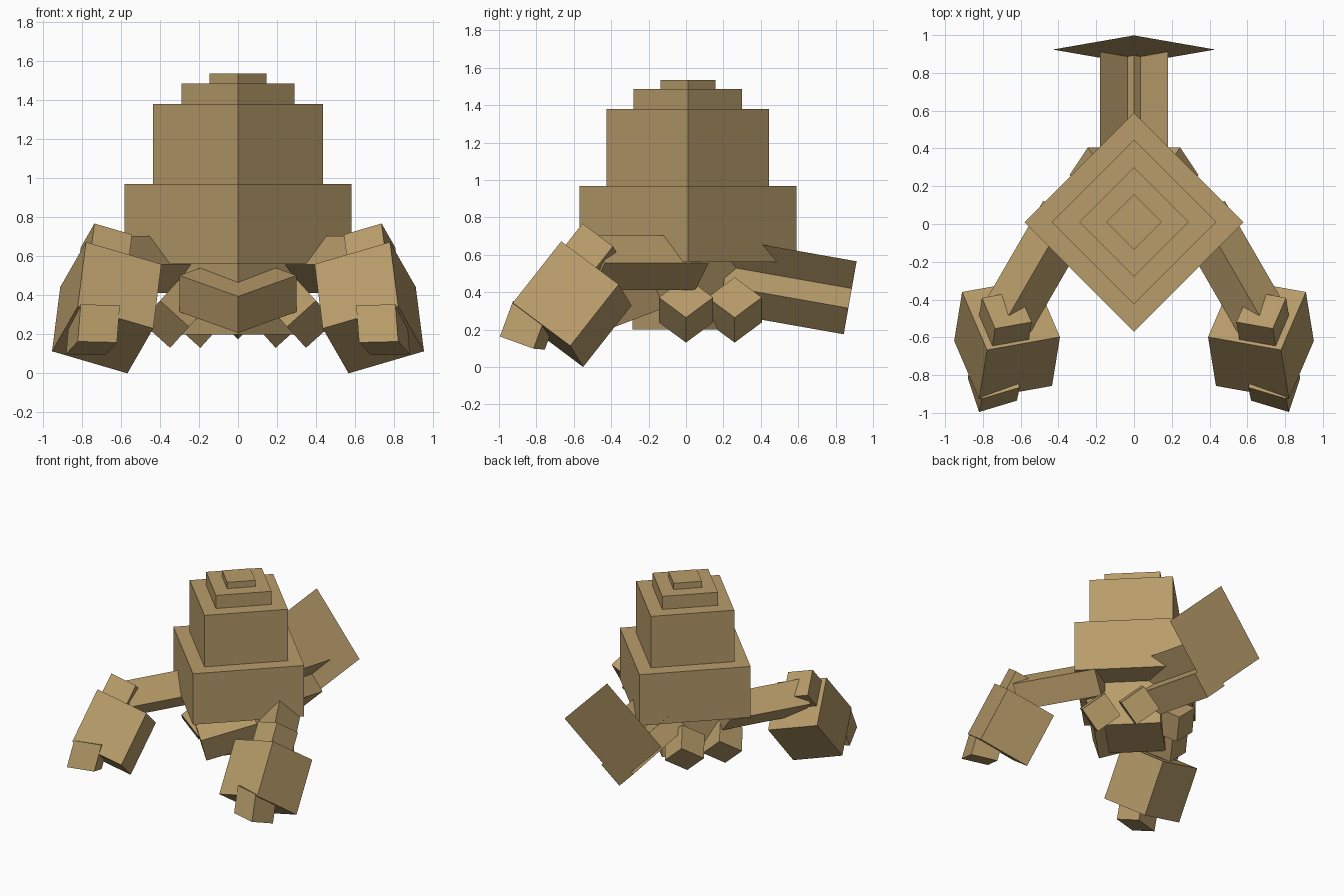
import bpy, bmesh, math
from mathutils import Vector as V

if "Cube" in bpy.data.objects:
    bpy.data.objects.remove(bpy.data.objects["Cube"])

tan = bpy.data.materials.new("tan")
tan.diffuse_color = (0.48, 0.335, 0.145, 1)
tan.use_nodes = True
tan.node_tree.nodes["Principled BSDF"].inputs["Base Color"].default_value = tan.diffuse_color


def finish(name, bm):
    bmesh.ops.recalc_face_normals(bm, faces=bm.faces)
    me = bpy.data.meshes.new(name)
    bm.to_mesh(me)
    bm.free()
    me.materials.append(tan)
    ob = bpy.data.objects.new(name, me)
    bpy.context.collection.objects.link(ob)
    return ob


def box(name, centre, a, b, c, side=1):
    """Box from its centre and three full edge vectors; side=-1 mirrors it in x."""
    bm = bmesh.new()
    bmesh.ops.create_cube(bm, size=1)
    for v in bm.verts:
        p = V(centre) + a * v.co.x + b * v.co.y + c * v.co.z
        v.co = (p.x * side, p.y, p.z)
    return finish(name, bm)


def corner_box(name, corner, a, b, c, side=1):
    return box(name, V(corner) + (a + b + c) / 2, a, b, c, side)


def sheet(name, points):
    bm = bmesh.new()
    bm.faces.new([bm.verts.new(p) for p in points])
    return finish(name, bm)


def diamond(half):
    """Edge vectors of a level square standing on its corner."""
    return V((half, half, 0)), V((-half, half, 0))


# stacked body tiers: name, half diagonal, bottom, top
for name, h, z0, z1 in (("lower_body", 0.295, 0.2, 0.56),
                        ("wide_tier", 0.58, 0.56, 0.968),
                        ("middle_tier", 0.435, 0.968, 1.38),
                        ("upper_tier", 0.29, 1.38, 1.485),
                        ("top_cap", 0.147, 1.485, 1.535)):
    a, b = diamond(h)
    box(name, (0, 0.01, (z0 + z1) / 2), a, b, V((0, 0, z1 - z0)))

# jaw: square block on its corner, tipped forward
t = math.radians(21)
fwd = V((0, math.cos(t), math.sin(t))) * 0.3
n = V((0, -math.sin(t), math.cos(t))) * 0.2
x = V((0.3, 0, 0))
box("jaw", (0, -0.155, 0.408), x + fwd, fwd - x, n)

# tail frame, sloping down to the back
t = math.radians(10)
axis = V((0, math.cos(t), -math.sin(t)))
up = V((0, math.sin(t), math.cos(t)))
end = V((0, 0.868, 0.315))
x = V((1, 0, 0))
length = 0.68
r = 0.142
box("tail_beam", end - axis * length / 2, axis * length, (x + up) * r, (up - x) * r)
for s, side in ((1, "right"), (-1, "left")):
    inner = end + up * 0.07
    outer = end + up * 0.254 + x * 0.18 * s
    sheet(side + "_tail_fin", [inner, outer, outer - axis * length, inner - axis * length])
mid = end + up * 0.32
sheet("tail_plate", [mid + up * 0.43, mid + x * 0.43, mid - up * 0.43, mid - x * 0.43])

# hand axes: inward, back-down, front-down
u = V((-0.386, 0.069, -0.113))
v = V((0.132, 0.307, -0.23))
w = V((0.042, -0.259, -0.329))
hand = V((0.778, -0.667, 0.672))
# foot axes
t = math.radians(48)
d1 = V((math.cos(t), 0, -math.sin(t))) * 0.145
d2 = V((0, 0.145, 0))
n = V((math.sin(t), 0, math.cos(t))) * 0.2

for s, side in ((1, "right"), (-1, "left")):
    # arm: square beam on its edge
    d = V((0.5, -0.866, 0))
    across = V((0.866, 0.5, 0)) * 0.145
    rise = V((0, 0, 0.145))
    box(side + "_arm", V((0.355, 0.05, 0.557)) + d * 0.32, d * 0.64,
        across + rise, rise - across, s)
    # hand, thumb and finger
    corner_box(side + "_hand", hand, u, v, w, s)
    corner_box(side + "_thumb", hand + u * 0.09 + v * 0.05, u * 0.5, v * 0.53, w * -0.355, s)
    corner_box(side + "_finger", (0.805, -0.925, 0.353), V((-0.2, 0.06, -0.005)),
               V((0.015, -0.07, -0.19)), V((0.06, 0.18, -0.065)), s)
    # feet: tipped cubes
    for name, fx, fy in (("front", 0.325, 0.0), ("back", 0.17, 0.26)):
        box(f"{side}_{name}_foot", (fx, fy, 0.305), d1 + d2, d2 - d1, n, s)
